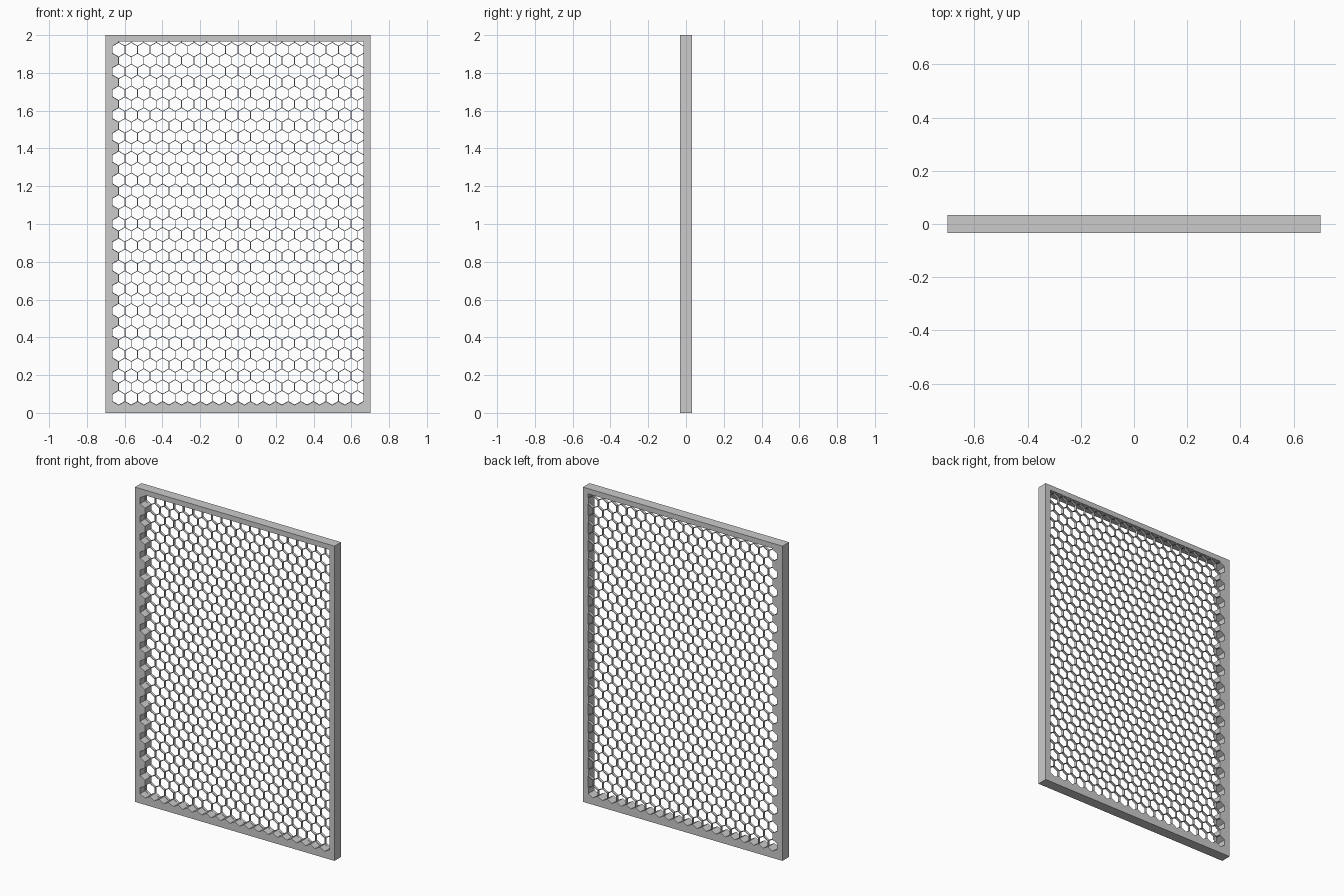
import bpy, bmesh, math
from mathutils import Vector

cube = bpy.data.objects.get("Cube")
if cube:
    bpy.data.objects.remove(cube, do_unlink=True)

WIDTH, HEIGHT, DEPTH = 1.403, 2.0, 0.066
INNER = 0.665          # half width of the opening
TOP = 1.967            # upper edge of the opening
COLS, ROWS = 20, 34
PITCH = 2 * INNER / COLS
RADIUS = PITCH / math.sqrt(3)
STEP = RADIUS * 1.5
BASE = 0.08            # height of the lowest row of cells
WALL = 0.0037          # thickness of the cell walls
MESH_DEPTH = 0.016

grey = bpy.data.materials.new("metal_grey")
grey.use_nodes = True
colour = (0.6, 0.6, 0.6, 1)
grey.diffuse_color = colour
grey.node_tree.nodes["Principled BSDF"].inputs["Base Color"].default_value = colour


def cell_centre(col, row):
    shift = PITCH / 2 if row % 2 else 0
    return -INNER + PITCH * (col + 0.5) + shift, BASE + STEP * row


def hexagon(bm, x, z, radius):
    angles = [math.radians(30 + 60 * i) for i in range(6)]
    return [bm.verts.new((x + radius * math.cos(a), 0, z + radius * math.sin(a)))
            for a in angles]


def finish(bm, name, depth):
    """Thicken the flat faces forward from the back plane and make the object."""
    for v in bm.verts:
        v.co.y = DEPTH / 2
    result = bmesh.ops.extrude_face_region(bm, geom=bm.faces[:], use_keep_orig=True)
    moved = [g for g in result["geom"] if isinstance(g, bmesh.types.BMVert)]
    bmesh.ops.translate(bm, verts=moved, vec=(0, -depth, 0))
    bmesh.ops.recalc_face_normals(bm, faces=bm.faces[:])
    mesh = bpy.data.meshes.new(name)
    bm.to_mesh(mesh)
    bm.free()
    mesh.materials.append(grey)
    obj = bpy.data.objects.new(name, mesh)
    bpy.context.collection.objects.link(obj)


# Frame: rectangle outside, cell-shaped teeth along the bottom and right-hand side
inner = []
for col in range(COLS):
    x, z = cell_centre(col, 0)
    inner += [(x - PITCH / 2, z - RADIUS / 2), (x, z - RADIUS)]
inner += [(INNER, BASE - RADIUS / 2), (INNER, TOP), (-INNER + PITCH / 2, TOP)]
for row in reversed(range(ROWS)):
    x, z = cell_centre(0, row)
    if row < ROWS - 1:
        inner.append((x - PITCH / 2, z + RADIUS / 2))
    if row > 0:
        inner.append((x - PITCH / 2, z - RADIUS / 2))
half = WIDTH / 2
outer = [(-half, 0), (half, 0), (half, HEIGHT), (-half, HEIGHT)]

bm = bmesh.new()
for loop in (outer, inner):
    verts = [bm.verts.new((x, 0, z)) for x, z in loop]
    for a, b in zip(verts, verts[1:] + verts[:1]):
        bm.edges.new((a, b))
bmesh.ops.triangle_fill(bm, edges=bm.edges[:], use_beauty=True, normal=Vector((0, -1, 0)))
finish(bm, "frame", DEPTH)

# Honeycomb mesh: one thin ring per cell, level with the back, trimmed at the frame
bm = bmesh.new()
for row in range(ROWS):
    for col in range(COLS):
        x, z = cell_centre(col, row)
        rim = hexagon(bm, x, z, RADIUS)
        hole = hexagon(bm, x, z, RADIUS - WALL / math.sqrt(3))
        for i in range(6):
            j = (i + 1) % 6
            bm.faces.new((rim[i], rim[j], hole[j], hole[i]))
bmesh.ops.remove_doubles(bm, verts=bm.verts[:], dist=0.0003)
for point, normal in (((INNER, 0, 0), (1, 0, 0)), ((0, 0, TOP), (0, 0, 1))):
    bmesh.ops.bisect_plane(bm, geom=bm.verts[:] + bm.edges[:] + bm.faces[:], dist=0.00001,
                           plane_co=point, plane_no=normal, clear_outer=True)
finish(bm, "honeycomb_mesh", MESH_DEPTH)
